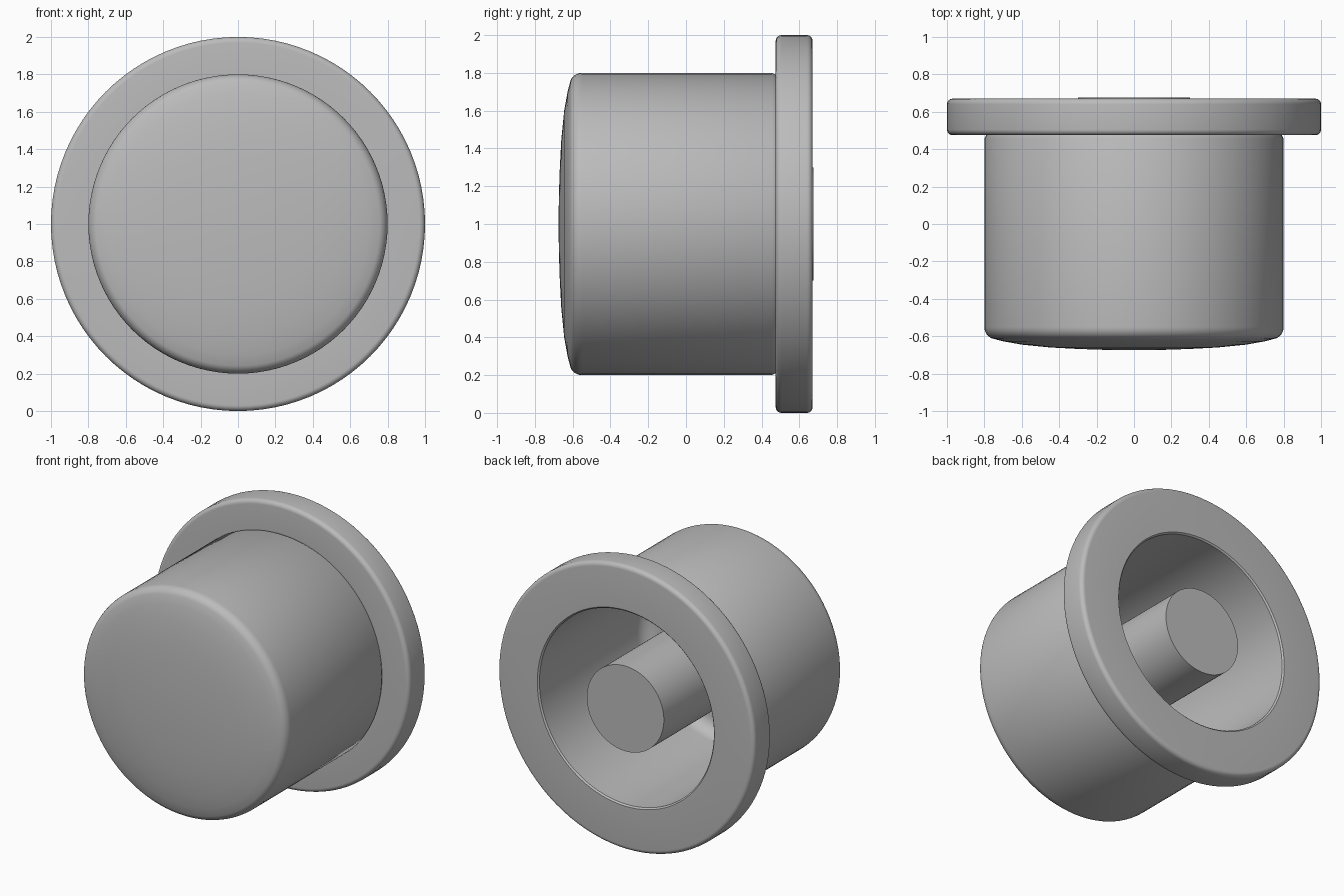
import bpy
import bmesh
import math

if "Cube" in bpy.data.objects:
    bpy.data.objects.remove(bpy.data.objects["Cube"])

CENTRE_Z = 1.0
SEGMENTS = 96

grey = bpy.data.materials.new("mid_grey")
grey.use_nodes = True
colour = (0.5, 0.5, 0.5, 1)
grey.diffuse_color = colour
grey.node_tree.nodes["Principled BSDF"].inputs["Base Color"].default_value = colour


def arc(r, y, rad_r, rad_y, start, end, steps=6):
    """Elliptical arc of (radius, y) profile points, angles in degrees."""
    angles = [math.radians(start + (end - start) * i / steps) for i in range(steps + 1)]
    return [(r + rad_r * math.cos(a), y + rad_y * math.sin(a)) for a in angles]


def lathe(name, profile, sharp_angle=40):
    """Turn a (radius, y) profile about the horizontal y axis."""
    bm = bmesh.new()
    verts = [bm.verts.new((r, y, 0)) for r, y in profile]
    edges = [bm.edges.new(pair) for pair in zip(verts, verts[1:])]
    bmesh.ops.spin(bm, geom=verts + edges, cent=(0, 0, 0), axis=(0, 1, 0),
                   angle=math.tau, steps=SEGMENTS, use_duplicate=False)
    bmesh.ops.remove_doubles(bm, verts=bm.verts, dist=0.0002)
    bmesh.ops.recalc_face_normals(bm, faces=bm.faces)
    mesh = bpy.data.meshes.new(name)
    bm.to_mesh(mesh)
    bm.free()
    mesh.materials.append(grey)
    obj = bpy.data.objects.new(name, mesh)
    obj.location.z = CENTRE_Z
    bpy.context.collection.objects.link(obj)
    bpy.ops.object.select_all(action="DESELECT")
    obj.select_set(True)
    bpy.context.view_layer.objects.active = obj
    bpy.ops.object.shade_smooth_by_angle(angle=math.radians(sharp_angle))
    return obj


# Hollow cap: domed front, straight wall, rounded flange, open back
dome = [(0, -0.675), (0.15, -0.673), (0.3, -0.668), (0.45, -0.66), (0.6, -0.645), (0.7, -0.627)]
shoulder = arc(0.74, -0.55, 0.06, 0.065, -72, 0)
groove = [(0.8, 0.455), (0.79, 0.475)]
flange = arc(0.97, 0.505, 0.03, 0.03, -90, 0) + arc(0.97, 0.64, 0.03, 0.03, 0, 90)
mouth = [(0.69, 0.67), (0.68, 0.66)]
cavity = arc(0.58, -0.42, 0.1, 0.1, 0, -90) + [(0, -0.54)]
lathe("cap_shell", dome + shoulder + groove + flange + mouth + cavity)

# Central post standing on the cavity floor
lathe("centre_post", [(0, 0.675), (0.3, 0.675), (0.3, -0.56), (0, -0.56)])
